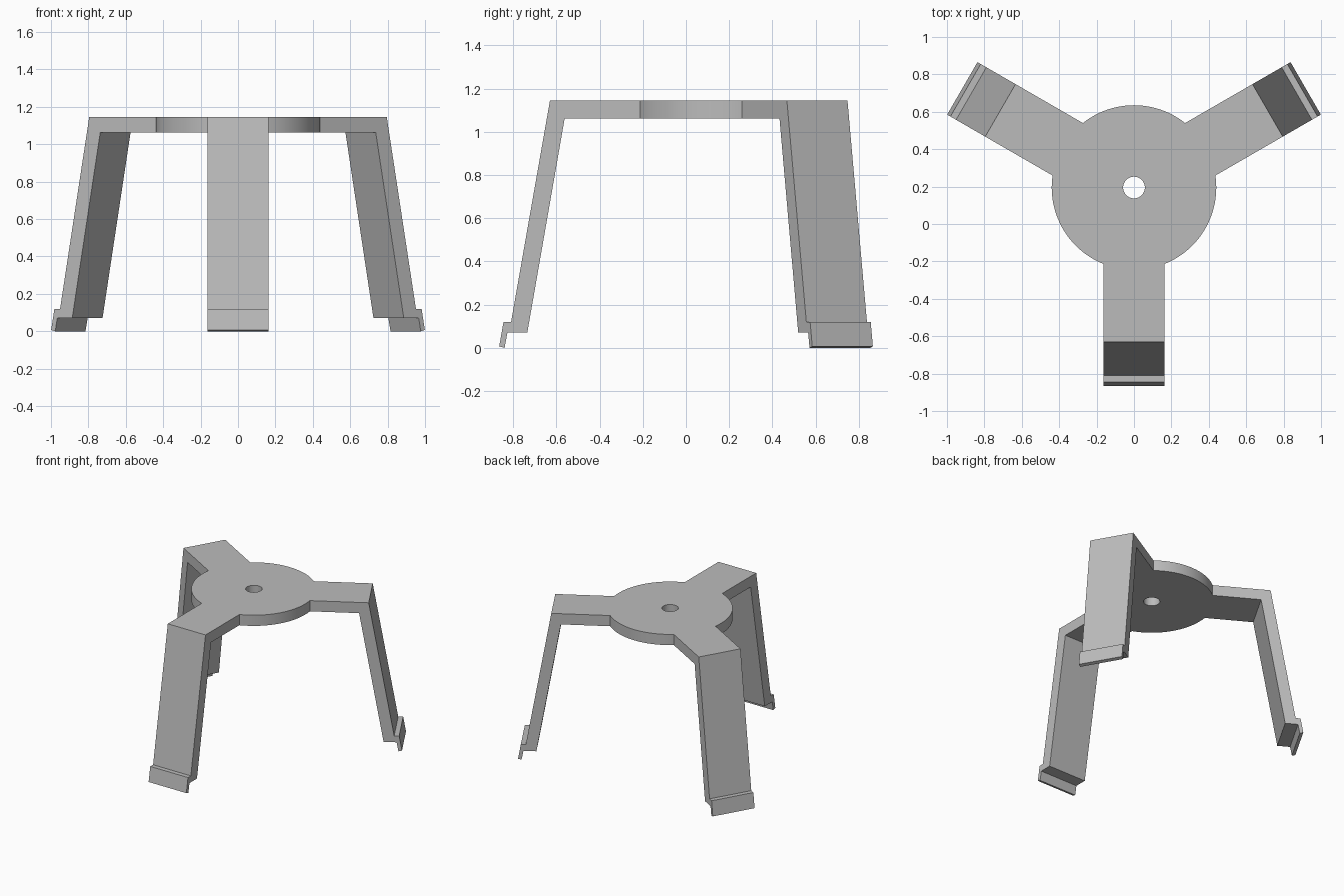
import bpy, bmesh, math
from mathutils import Matrix, Vector

cube = bpy.data.objects.get("Cube")
if cube:
    bpy.data.objects.remove(cube, do_unlink=True)

CENTRE = Vector((0, 0.195, 0))
TOP, UNDER = 1.145, 1.062
HALF_WIDTH = 0.162

grey = bpy.data.materials.new("plain grey")
grey.use_nodes = True
colour = (0.5, 0.5, 0.5, 1)
grey.diffuse_color = colour
grey.node_tree.nodes["Principled BSDF"].inputs["Base Color"].default_value = colour


def make_object(name, bm):
    bmesh.ops.recalc_face_normals(bm, faces=bm.faces)
    mesh = bpy.data.meshes.new(name)
    bm.to_mesh(mesh)
    bm.free()
    mesh.materials.append(grey)
    obj = bpy.data.objects.new(name, mesh)
    bpy.context.collection.objects.link(obj)
    return obj


def cylinder(name, radius, low, high, segments):
    bm = bmesh.new()
    place = Matrix.Translation(CENTRE + Vector((0, 0, (low + high) / 2)))
    bmesh.ops.create_cone(bm, cap_ends=True, segments=segments, radius1=radius,
                          radius2=radius, depth=high - low, matrix=place)
    return make_object(name, bm)


def leg(name, angle):
    # Side profile as (distance from centre, height): arm, sloping leg, foot lip
    profile = [(0.3, TOP), (0.825, TOP), (1.005, 0.12), (1.04, 0.12),
               (1.06, 0.007), (1.035, 0), (1.022, 0.07), (0.93, 0.07),
               (0.757, UNDER), (0.3, UNDER)]
    bm = bmesh.new()
    face = bm.faces.new([bm.verts.new((r, -HALF_WIDTH, z)) for r, z in profile])
    side = bmesh.ops.extrude_face_region(bm, geom=[face])["geom"]
    bmesh.ops.translate(bm, vec=(0, 2 * HALF_WIDTH, 0),
                        verts=[v for v in side if isinstance(v, bmesh.types.BMVert)])
    bm.transform(Matrix.Translation(CENTRE) @ Matrix.Rotation(angle, 4, "Z"))
    return make_object(name, bm)


def combine(target, tool, operation):
    mod = target.modifiers.new(tool.name, "BOOLEAN")
    mod.operation = operation
    mod.solver = "EXACT"
    mod.object = tool
    bpy.context.view_layer.objects.active = target
    bpy.ops.object.modifier_apply(modifier=mod.name)
    bpy.data.objects.remove(tool, do_unlink=True)


# Round hub, three joined legs, then the centre hole
stand = cylinder("three_legged_stand", 0.44, UNDER, TOP, 96)
for name, degrees in (("front_leg", -90), ("left_leg", 30), ("right_leg", 150)):
    combine(stand, leg(name, math.radians(degrees)), "UNION")
hole = cylinder("hole_cutter", 0.058, UNDER - 0.1, TOP + 0.1, 48)
hole.hide_render = True
combine(stand, hole, "DIFFERENCE")

# Smooth the round walls, keep the corners sharp
bpy.ops.object.select_all(action="DESELECT")
stand.select_set(True)
bpy.context.view_layer.objects.active = stand
bpy.ops.object.shade_smooth_by_angle(angle=math.radians(25))
